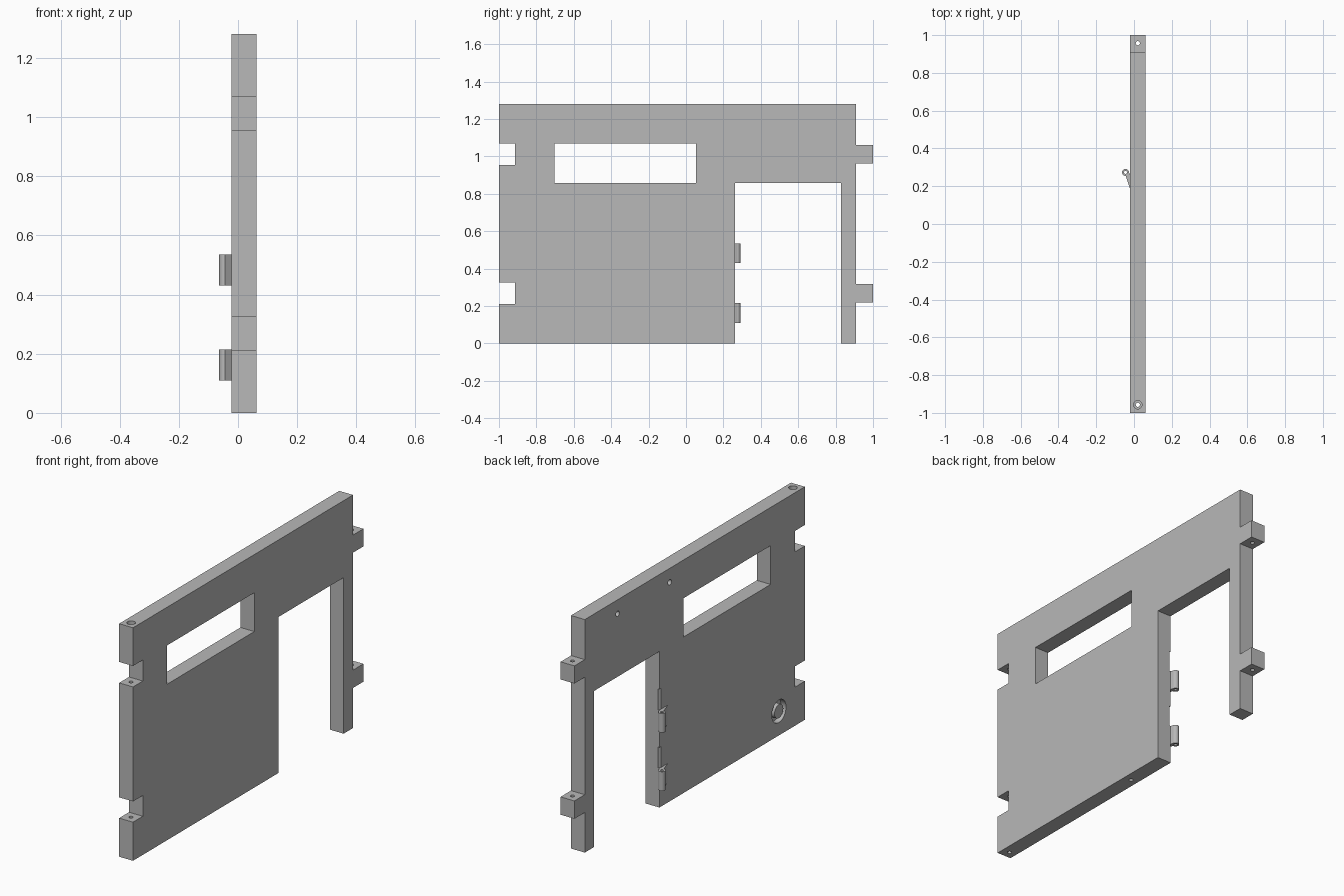
import bpy
import bmesh
from math import cos, sin, tau
from mathutils import Vector

cube = bpy.data.objects.get("Cube")
if cube:
    bpy.data.objects.remove(cube)

grey = bpy.data.materials.new("plain_grey")
grey.use_nodes = True
COLOUR = (0.48, 0.48, 0.48, 1)
grey.diffuse_color = COLOUR
grey.node_tree.nodes["Principled BSDF"].inputs["Base Color"].default_value = COLOUR


def prism(name, points, axis, low, high):
    """Extrude a flat outline along x (points are y, z) or z (points are x, y)."""
    def place(a, b):
        return Vector((low, a, b)) if axis == "x" else Vector((a, b, low))
    bm = bmesh.new()
    face = bm.faces.new([bm.verts.new(place(a, b)) for a, b in points])
    result = bmesh.ops.extrude_face_region(bm, geom=[face])
    step = high - low
    shift = Vector((step, 0, 0)) if axis == "x" else Vector((0, 0, step))
    verts = [g for g in result["geom"] if isinstance(g, bmesh.types.BMVert)]
    bmesh.ops.translate(bm, verts=verts, vec=shift)
    bmesh.ops.recalc_face_normals(bm, faces=bm.faces)
    mesh = bpy.data.meshes.new(name)
    bm.to_mesh(mesh)
    bm.free()
    mesh.materials.append(grey)
    obj = bpy.data.objects.new(name, mesh)
    bpy.context.collection.objects.link(obj)
    return obj


def rect(a0, a1, b0, b1):
    return [(a0, b0), (a1, b0), (a1, b1), (a0, b1)]


def circle(a, b, radius, sides=32):
    return [(a + radius * cos(tau * i / sides), b + radius * sin(tau * i / sides))
            for i in range(sides)]


def cut(target, cutter):
    """Subtract the cutter from the target and remove the cutter."""
    mod = target.modifiers.new("cut", "BOOLEAN")
    mod.operation = "DIFFERENCE"
    mod.solver = "EXACT"
    mod.object = cutter
    graph = bpy.context.evaluated_depsgraph_get()
    mesh = bpy.data.meshes.new_from_object(target.evaluated_get(graph))
    target.modifiers.clear()
    target.data = mesh
    bpy.data.objects.remove(cutter)


BACK, FRONT, TOP = -0.022, 0.062, 1.28
MID = (BACK + FRONT) / 2
EDGE, NOTCH = 0.91, -0.915

# Wall outline: doorway below, tabs on one end, matching notches on the other
outline = [(-1, 0), (0.262, 0), (0.262, 0.857), (0.828, 0.857), (0.828, 0), (EDGE, 0)]
for low, high in ((0.22, 0.318), (0.963, 1.06)):
    outline += [(EDGE, low), (1, low), (1, high), (EDGE, high)]
outline += [(EDGE, TOP), (-1, TOP)]
for low, high in ((0.955, 1.07), (0.212, 0.326)):
    outline += [(-1, high), (NOTCH, high), (NOTCH, low), (-1, low)]
wall = prism("wall_panel", outline, "x", BACK, FRONT)

# Window opening
cut(wall, prism("window_cutter", rect(-0.703, 0.053, 0.857, 1.07), "x", -1, 1))

# Vertical pin holes through both ends, with a counterbore on top
for y in (-0.957, 0.957):
    cut(wall, prism("pin_cutter", circle(MID, y, 0.011), "z", -1, 2))
cut(wall, prism("counterbore_cutter", circle(MID, -0.957, 0.022), "z", TOP - 0.04, 2))

# Blind hole in the bottom edge and two in the back face
cut(wall, prism("bottom_hole_cutter", circle(MID, 0, 0.011), "z", -1, 0.1))
for y in (0.173, 0.625):
    cut(wall, prism("back_hole_cutter", circle(y, 1.203, 0.015), "x", -1, BACK + 0.05))

# Round groove low on the back face
groove = prism("groove_cutter", circle(-0.775, 0.133, 0.062), "x", -0.1, BACK + 0.03)
cut(groove, prism("groove_core", circle(-0.775, 0.133, 0.038), "x", -1, 1))
cut(wall, groove)

# Hinges: hollow knuckle on a slanted arm, with a clearance recess above
PIN_X, PIN_Y = -0.045, 0.273
parts = [wall]
for label, low in (("lower", 0.11), ("upper", 0.43)):
    high = low + 0.105
    cut(wall, prism("recess_cutter", circle(PIN_X, PIN_Y, 0.033), "z", high, high + 0.115))
    knuckle = prism(label + "_hinge_knuckle", circle(PIN_X, PIN_Y, 0.0185), "z", low, high)
    cut(knuckle, prism("bore_cutter", circle(PIN_X, PIN_Y, 0.008), "z", -1, 1))
    arm = prism(label + "_hinge_arm",
                [(BACK, 0.19), (BACK, 0.262), (-0.03, 0.28), (PIN_X, 0.258)], "z", low, high)
    parts += [knuckle, arm]

# Smooth the round surfaces, keep edges sharp
bpy.ops.object.select_all(action="DESELECT")
for obj in parts:
    obj.select_set(True)
bpy.context.view_layer.objects.active = wall
bpy.ops.object.shade_smooth_by_angle()
